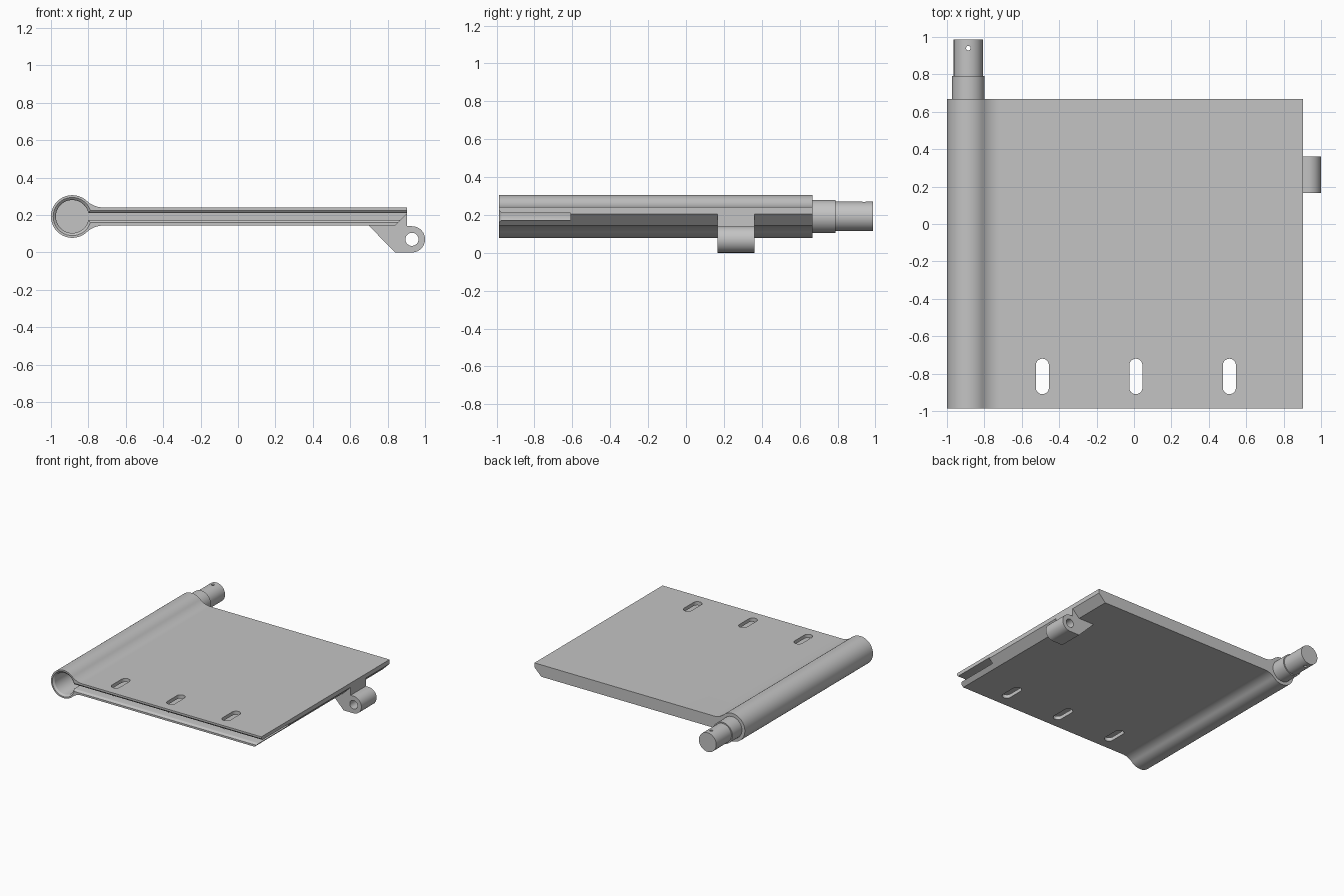
import bpy, bmesh, math

cube = bpy.data.objects.get("Cube")
if cube:
    bpy.data.objects.remove(cube, do_unlink=True)

grey = bpy.data.materials.new("plain grey")
grey.use_nodes = True
grey.diffuse_color = (0.55, 0.55, 0.55, 1)
grey.node_tree.nodes["Principled BSDF"].inputs["Base Color"].default_value = grey.diffuse_color

FRONT, BACK, TIP = -0.987, 0.668, 0.987
BX, BZ, BR = -0.886, 0.192, 0.114      # barrel centre and radius
HALF = 0.0485                          # half the plate thickness
EDGE = 0.903                           # free edge of the plate


def arc(cx, cz, r, start, end, n):
    """Points along an arc, angles in degrees."""
    angles = [math.radians(start + (end - start) * i / n) for i in range(n + 1)]
    return [(cx + r * math.cos(a), cz + r * math.sin(a)) for a in angles]


def circle(cx, cz, r, n=48):
    return arc(cx, cz, r, 0, 360, n)[:-1]


def loft(name, sections, vertical=False):
    """Skin outlines of equal length, each given as (depth, points)."""
    bm = bmesh.new()
    rings = [[bm.verts.new((u, v, d) if vertical else (u, d, v)) for u, v in pts]
             for d, pts in sections]
    for a, b in zip(rings, rings[1:]):
        for i in range(len(a)):
            j = (i + 1) % len(a)
            bm.faces.new((a[i], a[j], b[j], b[i]))
    bm.faces.new(rings[0])
    bm.faces.new(rings[-1])
    bmesh.ops.recalc_face_normals(bm, faces=bm.faces)
    mesh = bpy.data.meshes.new(name)
    bm.to_mesh(mesh)
    bm.free()
    obj = bpy.data.objects.new(name, mesh)
    bpy.context.collection.objects.link(obj)
    mesh.materials.append(grey)
    return obj


def prism(name, points, low, high, vertical=False):
    return loft(name, [(low, points), (high, points)], vertical)


def activate(obj):
    bpy.ops.object.select_all(action='DESELECT')
    obj.select_set(True)
    bpy.context.view_layer.objects.active = obj


def cut(obj, cutter):
    cutter.hide_render = True
    activate(obj)
    mod = obj.modifiers.new("cut", 'BOOLEAN')
    mod.operation, mod.solver, mod.object = 'DIFFERENCE', 'EXACT', cutter
    bpy.ops.object.modifier_apply(modifier=mod.name)
    bpy.data.objects.remove(cutter, do_unlink=True)


# Plate and barrel in one profile, blended by concave fillets
blend_x = -0.72
dx = blend_x - BX
R = (dx ** 2 + HALF ** 2 - BR ** 2) / (2 * (BR - HALF))
theta = math.degrees(math.atan2(HALF + R, dx))
upper_blend = arc(blend_x, BZ + HALF + R, R, 270, 180 + theta, 12)
lower_blend = [(x, 2 * BZ - z) for x, z in reversed(upper_blend)]
barrel = arc(BX, BZ, BR, theta, 360 - theta, 48)
profile = ([(EDGE, BZ + HALF)] + upper_blend + barrel[1:-1] + lower_blend
           + [(EDGE - 0.062, BZ - HALF), (EDGE, 0.205)])
plate = prism("hinge_plate", profile, FRONT, BACK)


# Blind bore joined to the front slot, with a rounded mouth
def keyhole(grow):
    r, h = 0.088 + grow, 0.019 + grow
    a = math.degrees(math.asin(h / r))
    return [(1.1, BZ + h)] + arc(BX, BZ, r, a, 360 - a, 48) + [(1.1, BZ - h)]


flare = 0.014
mouth = [(FRONT - 0.02, keyhole(flare))]
for i in range(6):
    t = math.radians(18 * i)
    mouth.append((FRONT + flare * math.sin(t), keyhole(flare * (math.cos(t) - 1) + flare
                  if i == 0 else flare * (1 - math.sin(t)) ** 1.5))) 
mouth.append((-0.61, keyhole(0)))
cut(plate, loft("bore_cutter", mouth))

# Three elongated holes through the plate
for x in (-0.49, 0.01, 0.51):
    slot = arc(x, -0.755, 0.035, 0, 180, 12) + arc(x, -0.875, 0.035, 180, 360, 12)
    cut(plate, prism("slot_cutter", slot, 0, 0.4, vertical=True))

# Stepped pin with a small cross hole
big, small = circle(BX, BZ, 0.0875), circle(BX, BZ, 0.078)
pin = loft("hinge_pin", [(0.55, big), (0.79, big), (0.79, small), (TIP, small)])
cut(pin, prism("pin_hole_cutter", circle(BX, 0.94, 0.012, 16), 0, 0.4, vertical=True))

# Lug with an eye under the free edge
eye_x, eye_z, eye_r = 0.93, 0.07, 0.07
lug_profile = ([(0.68, 0.163), (0.84, 0)] + arc(eye_x, eye_z, eye_r, -90, 90, 24)
               + [(EDGE, 0.14), (EDGE, 0.205), (0.8, 0.205)])
lug = prism("latch_lug", lug_profile, 0.165, 0.362)
cut(lug, prism("eye_cutter", circle(eye_x, eye_z, 0.035, 32), 0, 0.5))

for part in (plate, pin, lug):
    activate(part)
    bpy.ops.object.shade_smooth_by_angle(angle=math.radians(25))
